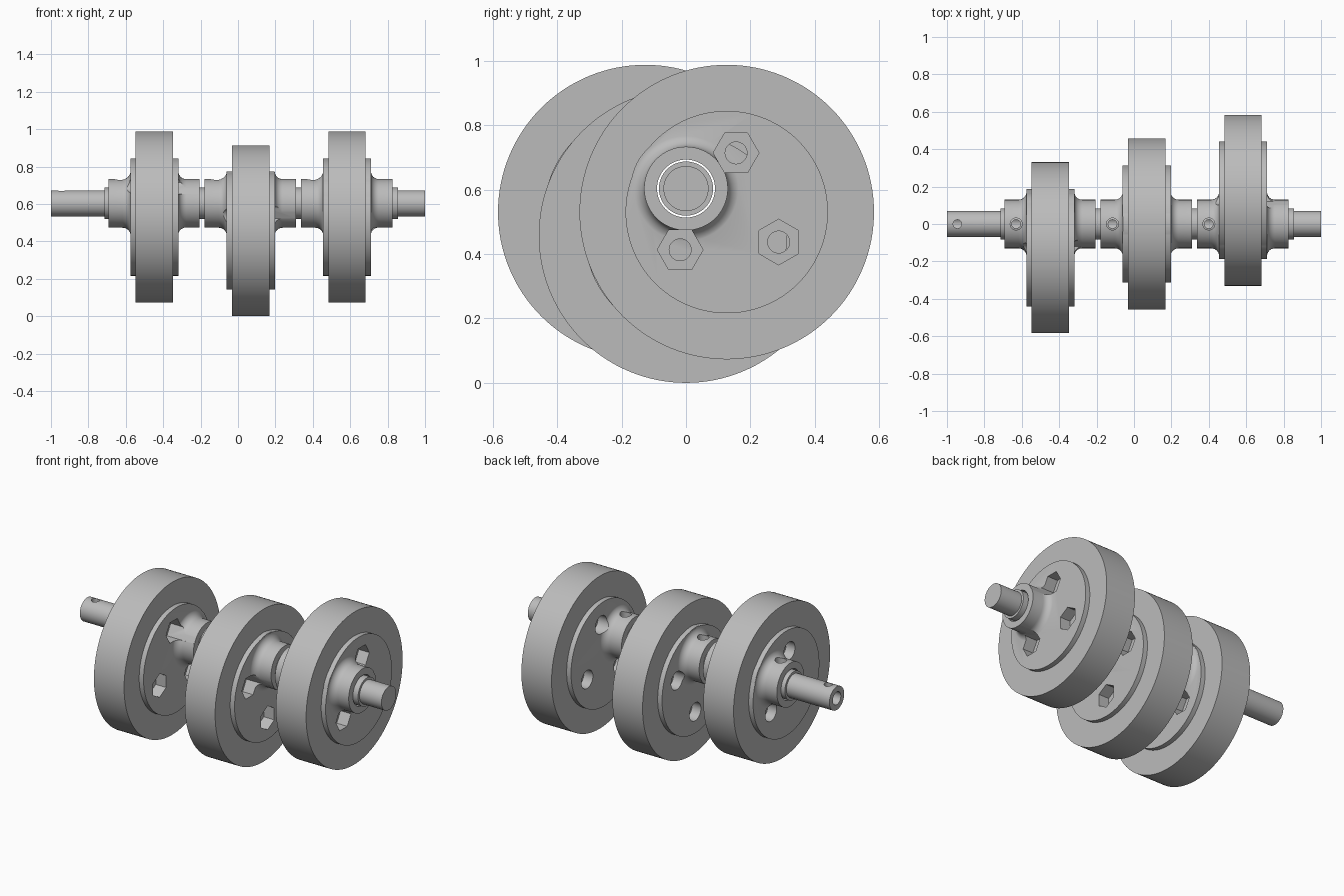
import bpy, bmesh, math
from mathutils import Vector

if "Cube" in bpy.data.objects:
    bpy.data.objects.remove(bpy.data.objects["Cube"], do_unlink=True)

steel = bpy.data.materials.new("grey steel")
steel.use_nodes = True
GREY = (0.5, 0.5, 0.5, 1)
steel.diffuse_color = GREY
steel.node_tree.nodes["Principled BSDF"].inputs["Base Color"].default_value = GREY

AXLE_Z = 0.603
RIM_R, FLANGE_R, HUB_R = 0.457, 0.314, 0.13
RIM_HALF, FLANGE_HALF = 0.1, 0.129
OFFSET = RIM_R and 0.146      # eccentric throw of each disc
FILLET = 0.042


def lathe(name, profile, centre=(0, 0, AXLE_Z), axis="x", sides=64, phase=0.0):
    """Solid of revolution from (distance along axis, radius) pairs."""
    bm = bmesh.new()
    rings = []
    for d, r in profile:
        ring = []
        for i in range(sides):
            t = phase + 2 * math.pi * i / sides
            u, v = r * math.cos(t), r * math.sin(t)
            p = Vector((d, u, v)) if axis == "x" else Vector((u, v, d))
            ring.append(bm.verts.new(p + Vector(centre)))
        rings.append(ring)
    for a, b in zip(rings, rings[1:]):
        for i in range(sides):
            j = (i + 1) % sides
            bm.faces.new((a[i], a[j], b[j], b[i]))
    bm.faces.new(rings[0])
    bm.faces.new(rings[-1])
    bmesh.ops.recalc_face_normals(bm, faces=bm.faces)
    mesh = bpy.data.meshes.new(name)
    bm.to_mesh(mesh)
    bm.free()
    mesh.materials.append(steel)
    obj = bpy.data.objects.new(name, mesh)
    bpy.context.collection.objects.link(obj)
    return obj


def activate(obj):
    bpy.ops.object.select_all(action="DESELECT")
    obj.select_set(True)
    bpy.context.view_layer.objects.active = obj


def combine(obj, tool, operation):
    """Apply a boolean and throw the tool away."""
    mod = obj.modifiers.new("boolean", "BOOLEAN")
    mod.operation, mod.object, mod.solver = operation, tool, "EXACT"
    activate(obj)
    bpy.ops.object.modifier_apply(modifier=mod.name)
    bpy.data.objects.remove(tool, do_unlink=True)


def finish(obj):
    activate(obj)
    bpy.ops.object.shade_smooth_by_angle(angle=math.radians(30))


def hub_profile():
    """Round hub that flares into the flange on both sides."""
    start = FLANGE_HALF - 0.001 + FILLET
    arc = []
    for i in range(9):
        t = math.pi / 2 * i / 8
        arc.append((start - FILLET * math.sin(t), HUB_R + FILLET - FILLET * math.cos(t)))
    left = [(-0.246, HUB_R)] + [(-d, r) for d, r in arc]
    return left + arc[::-1] + [(0.242, HUB_R)]


def eccentric_disc(name, x, angle):
    a = math.radians(angle)
    cy, cz = OFFSET * math.cos(a), AXLE_Z + OFFSET * math.sin(a)
    body = lathe(name, [(-FLANGE_HALF, FLANGE_R), (-RIM_HALF, FLANGE_R),
                        (-RIM_HALF, RIM_R), (RIM_HALF, RIM_R),
                        (RIM_HALF, FLANGE_R), (FLANGE_HALF, FLANGE_R)],
                 (x, cy, cz), sides=128)
    combine(body, lathe("hub", hub_profile(), (x, 0, AXLE_Z)), "UNION")
    combine(body, lathe("bore", [(-0.4, 0.09), (0.4, 0.09)], (x, 0, AXLE_Z)), "DIFFERENCE")

    # Three bolt holes: hexagonal nut pocket on one side, round recess on the other
    for turn, twist in ((0, 0), (111, 30), (-111, 30)):
        b = a + math.radians(turn)
        spot = (x, cy + 0.186 * math.cos(b), cz + 0.186 * math.sin(b))
        phase = a + math.radians(twist)
        cutters = (([(0.06, 0.071), (0.3, 0.071)], 6, phase),
                   ([(-0.3, 0.054), (-0.07, 0.054)], 32, 0),
                   ([(-0.2, 0.034), (0.2, 0.034)], 32, 0))
        for profile, sides, ph in cutters:
            combine(body, lathe("cutter", profile, spot, "x", sides, ph), "DIFFERENCE")

    # Radial hole in the hub top
    combine(body, lathe("cutter", [(0.06, 0.032), (0.2, 0.032)],
                        (x - 0.183, 0, AXLE_Z), "z", 32), "DIFFERENCE")
    finish(body)


# Three discs, each turned by a sixth of a revolution
CENTRES = (-0.447, 0.068, 0.583)
for name, x, angle in zip(("right_disc", "middle_disc", "left_disc"), CENTRES, (-150, -90, -30)):
    eccentric_disc(name, x, angle)

# Stepped axle with a blind centre bore and radial passages
axle = lathe("axle", [(-1, 0.07), (-0.715, 0.07), (-0.715, 0.084),
                      (0.855, 0.084), (0.855, 0.07), (1, 0.07)])
combine(axle, lathe("cutter", [(-1.1, 0.038), (0.43, 0.038)], sides=32), "DIFFERENCE")
for x in [-0.944] + [c - 0.183 for c in CENTRES]:
    combine(axle, lathe("cutter", [(0.005, 0.023), (0.2, 0.023)],
                        (x, 0, AXLE_Z), "z", 32), "DIFFERENCE")
finish(axle)
